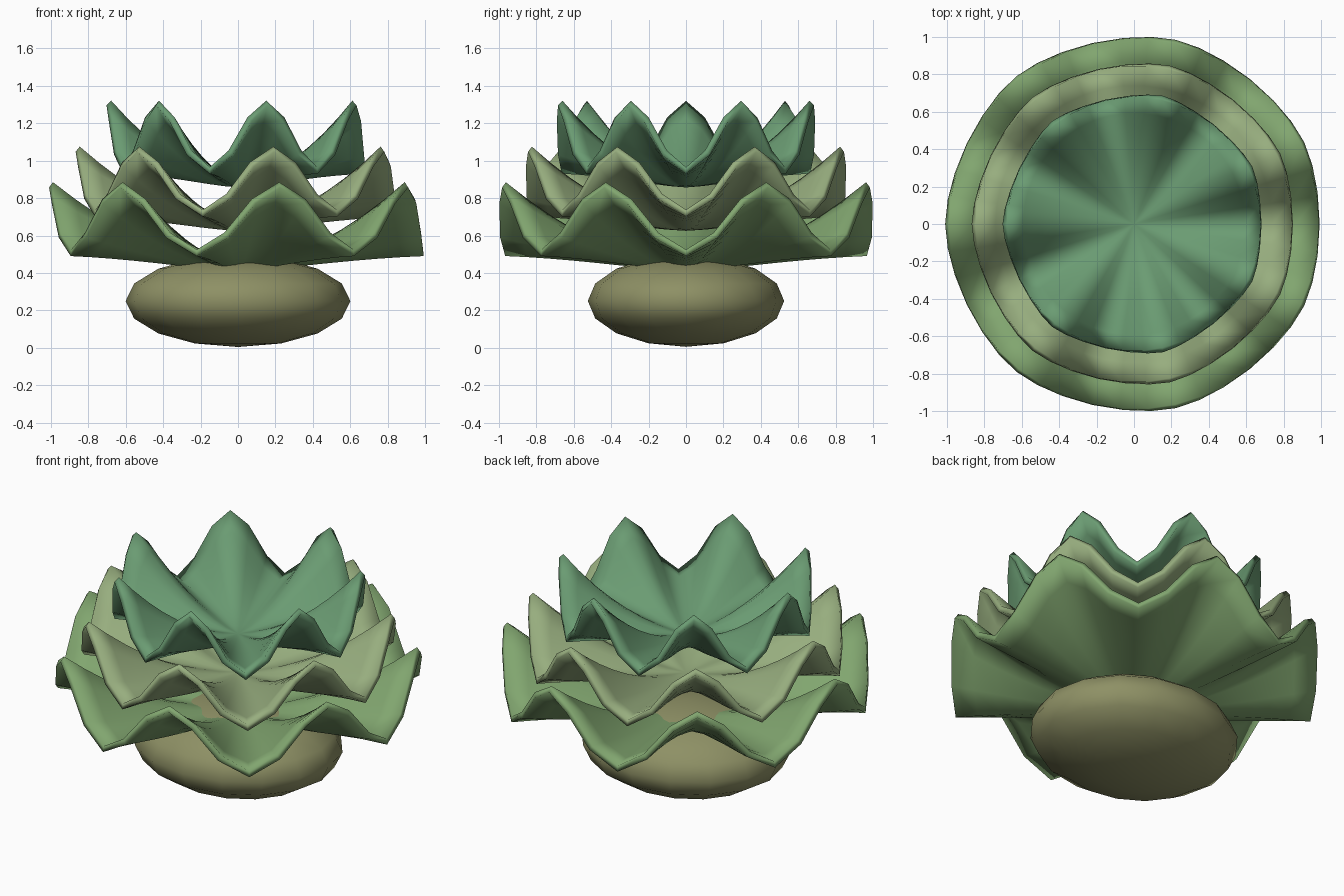
import bpy, bmesh, math

if "Cube" in bpy.data.objects:
    bpy.data.objects.remove(bpy.data.objects["Cube"])

SEGS, RINGS, LOBES = 42, 8, 7


def material(name, rgb):
    m = bpy.data.materials.new(name)
    m.diffuse_color = (*rgb, 1)
    m.use_nodes = True
    m.node_tree.nodes["Principled BSDF"].inputs["Base Color"].default_value = m.diffuse_color
    return m


def smooth(ob, angle):
    bpy.ops.object.select_all(action='DESELECT')
    ob.select_set(True)
    bpy.context.view_layer.objects.active = ob
    bpy.ops.object.shade_smooth_by_angle(angle=math.radians(angle))


def leaf_layer(name, radius, z_mid, z_valley, z_peak, rgb):
    """Cupped disc: a dish that rises outwards plus seven ripples that grow to the rim."""
    rise = (z_valley + z_peak) / 2 - z_mid
    amp = (z_peak - z_valley) / 2
    bm = bmesh.new()
    centre = bm.verts.new((0, 0, z_mid))
    rings = []
    for i in range(1, RINGS + 1):
        t = i / RINGS
        ring = []
        for j in range(SEGS):
            a = 2 * math.pi * j / SEGS
            z = z_mid + rise * t ** 1.6 - amp * math.cos(LOBES * a) * t ** 2.1
            ring.append(bm.verts.new((radius * t * math.cos(a), radius * t * math.sin(a), z)))
        rings.append(ring)
    for j in range(SEGS):
        k = (j + 1) % SEGS
        bm.faces.new((centre, rings[0][j], rings[0][k]))
        for inner, outer in zip(rings, rings[1:]):
            bm.faces.new((inner[j], outer[j], outer[k], inner[k]))
    me = bpy.data.meshes.new(name)
    bm.to_mesh(me)
    bm.free()
    ob = bpy.data.objects.new(name, me)
    bpy.context.collection.objects.link(ob)
    me.materials.append(material(name + "_green", rgb))
    # Leaf thickness, hanging below the top surface
    sol = ob.modifiers.new("thickness", 'SOLIDIFY')
    sol.thickness = 0.035
    sol.offset = -1
    smooth(ob, 85)
    return ob


# Flattened oval base
bpy.ops.mesh.primitive_uv_sphere_add(segments=16, ring_count=8, radius=1)
base = bpy.context.object
base.name = "base"
base.scale = (0.6, 0.525, 0.245)
bpy.ops.object.transform_apply(location=False, rotation=False, scale=True)
base.location.z = 0.25
base.data.materials.append(material("base_olive", (0.27, 0.28, 0.13)))
smooth(base, 80)

# Three stacked wavy leaf layers
leaf_layer("lower_leaves", 0.988, 0.445, 0.525, 0.885, (0.22, 0.38, 0.16))
leaf_layer("middle_leaves", 0.845, 0.66, 0.737, 1.075, (0.31, 0.42, 0.21))
leaf_layer("upper_leaves", 0.677, 0.892, 0.965, 1.32, (0.145, 0.33, 0.17))
